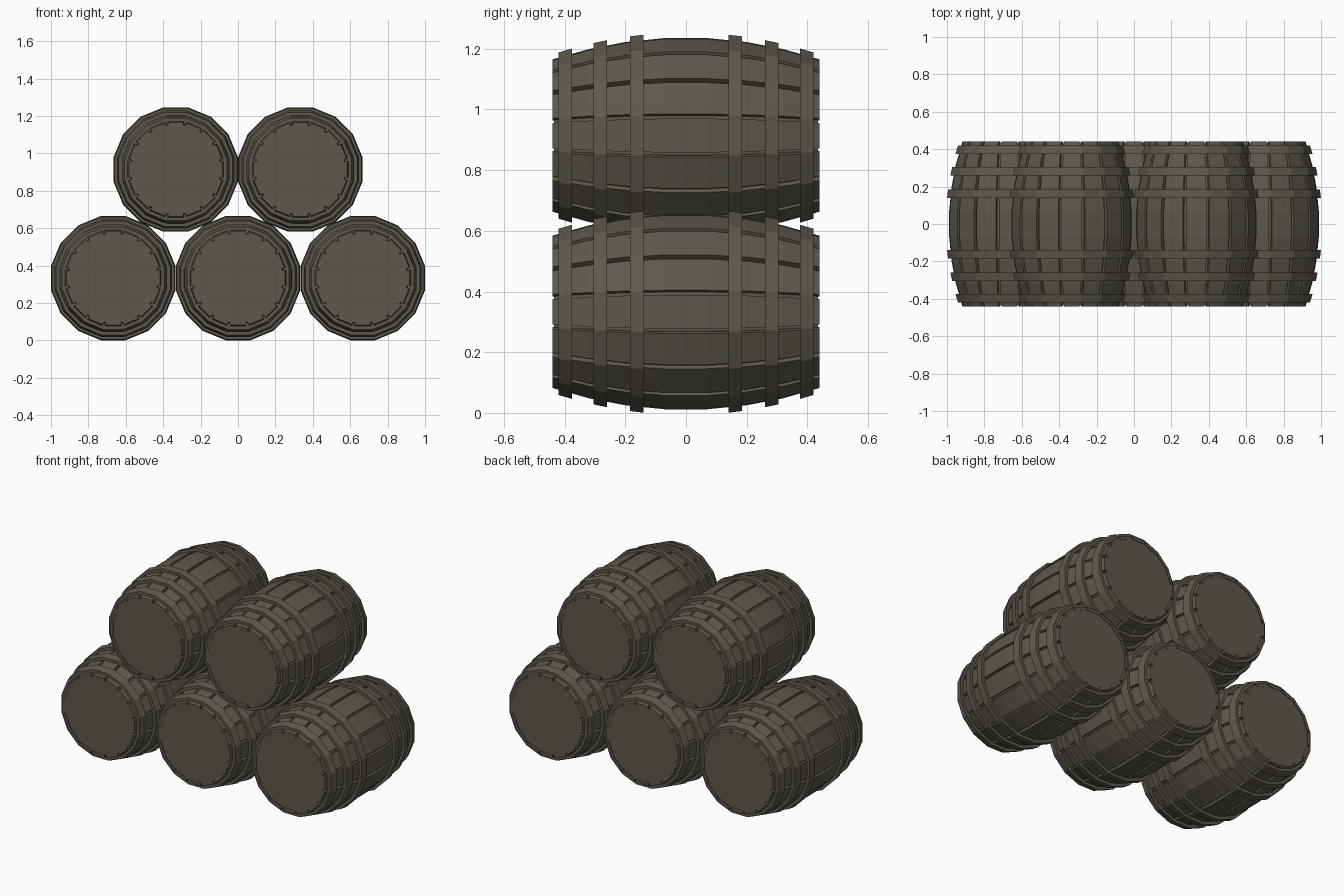
import bpy, bmesh, math

if "Cube" in bpy.data.objects:
    bpy.data.objects.remove(bpy.data.objects["Cube"])

SIDES = 16
STEP = 2 * math.pi / SIDES
TAN = math.tan(STEP / 2)
HALF = 0.44          # half length of a barrel
GROOVE = 0.016       # groove depth and width between staves

mat = bpy.data.materials.new("weathered_dark_wood")
mat.diffuse_color = (0.112, 0.099, 0.075, 1)
mat.use_nodes = True
mat.node_tree.nodes["Principled BSDF"].inputs["Base Color"].default_value = mat.diffuse_color


def radius(y):
    """Bulging barrel profile (distance from axis to flat face)."""
    return 0.323 - 0.072 * (y / HALF) ** 2


def finish(bm, name):
    bmesh.ops.recalc_face_normals(bm, faces=bm.faces)
    me = bpy.data.meshes.new(name)
    bm.to_mesh(me)
    bm.free()
    me.materials.append(mat)
    return me


def ring(bm, y, apothem):
    r = apothem / math.cos(STEP / 2)
    return [bm.verts.new((r * math.cos((i + 0.5) * STEP), y,
                          r * math.sin((i + 0.5) * STEP))) for i in range(SIDES)]


def bridge(bm, a, b):
    n = len(a)
    for i in range(n):
        j = (i + 1) % n
        bm.faces.new((a[i], a[j], b[j], b[i]))


def make_core(ys):
    """Solid inner drum: groove floors and flat heads."""
    bm = bmesh.new()
    rings = [ring(bm, y * 0.99, radius(y) - GROOVE) for y in ys]
    for a, b in zip(rings, rings[1:]):
        bridge(bm, a, b)
    bm.faces.new(rings[0])
    bm.faces.new(rings[-1])
    return finish(bm, "barrel_core")


def make_staves(ys):
    """One curved plank per side, separated by narrow grooves."""
    bm = bmesh.new()
    for k in range(SIDES):
        c, s = math.cos(k * STEP), math.sin(k * STEP)
        sections = []
        for y in ys:
            top = radius(y)
            low = top - GROOVE - 0.003
            w = top * TAN - GROOVE / 2
            pts = [(top, w), (top, -w), (low, -w), (low, w)]
            sections.append([bm.verts.new((r * c - t * s, y, r * s + t * c))
                             for r, t in pts])
        for a, b in zip(sections, sections[1:]):
            bridge(bm, a, b)
        bm.faces.new(sections[0])
        bm.faces.new(sections[-1])
    return finish(bm, "barrel_staves")


def make_hoops():
    """Six raised bands following the barrel's slope."""
    bm = bmesh.new()
    for y0, y1 in ((0.14, 0.185), (0.26, 0.305), (0.375, 0.42)):
        for sign in (1, -1):
            loops = [ring(bm, sign * y, radius(y) + d) for y, d in
                     ((y0, -0.018), (y0, 0.0165), (y1, 0.0165), (y1, -0.018))]
            for i in range(4):
                bridge(bm, loops[i], loops[(i + 1) % 4])
    return finish(bm, "barrel_hoops")


half = [0.07, 0.20, 0.32, HALF]
ys = [-y for y in reversed(half)] + half
parts = [make_core(ys), make_staves(ys), make_hoops()]

# pyramid stack: three barrels below, two above
spots = [(-0.667, 0.333), (0, 0.333), (0.667, 0.333), (-0.333, 0.914), (0.333, 0.914)]
for n, (x, z) in enumerate(spots, 1):
    for me in parts:
        ob = bpy.data.objects.new(f"{me.name}_{n}", me)
        ob.location = (x, 0, z)
        bpy.context.collection.objects.link(ob)
